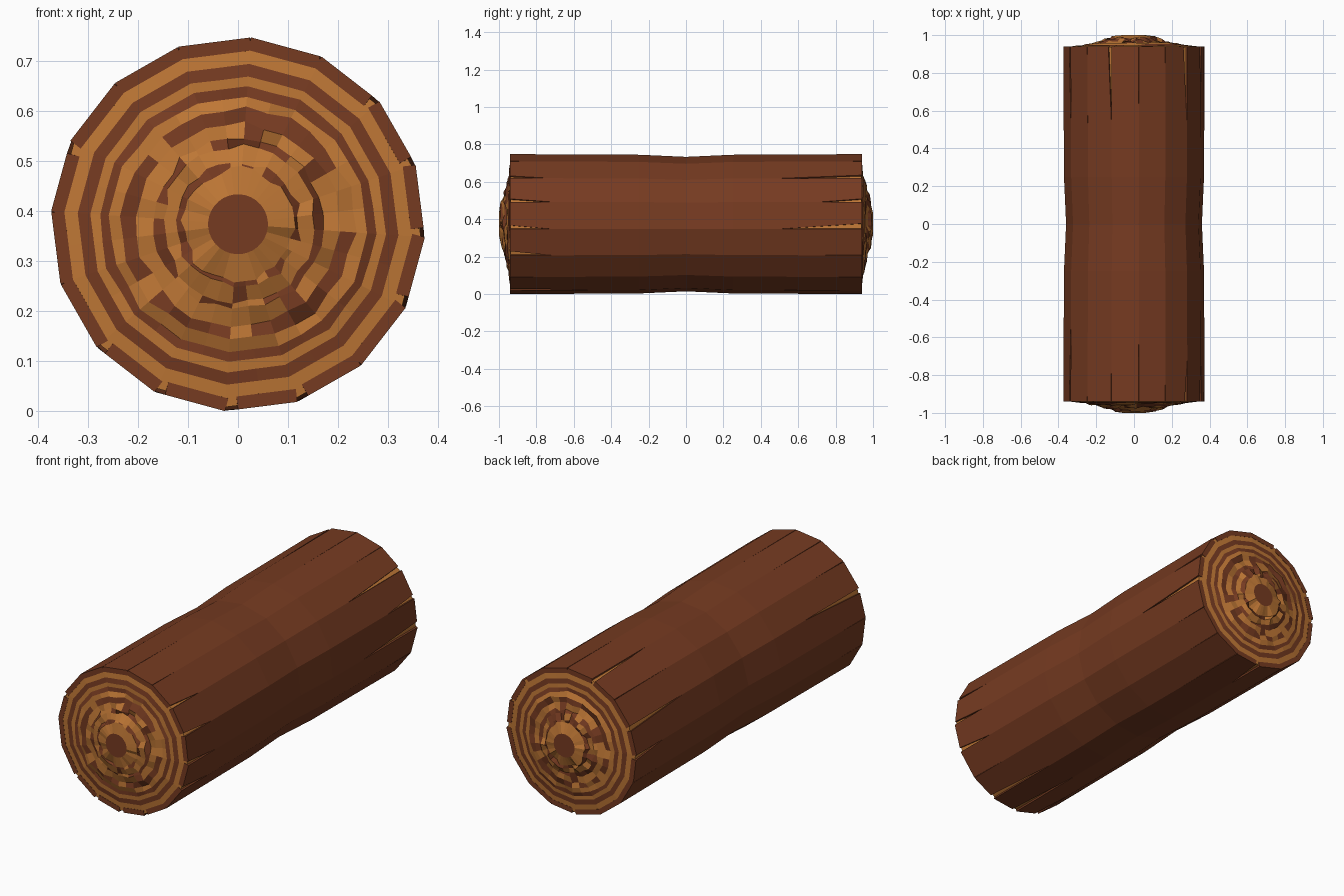
import bpy, bmesh, math, random

if "Cube" in bpy.data.objects:
    bpy.data.objects.remove(bpy.data.objects["Cube"])

N, R, CZ, END = 16, 0.375, 0.374, 0.94
random.seed(7)


def material(name, rgb):
    m = bpy.data.materials.new(name)
    m.diffuse_color = (*rgb, 1)
    m.use_nodes = True
    m.node_tree.nodes["Principled BSDF"].inputs["Base Color"].default_value = m.diffuse_color
    return m


DARK = material("bark_brown", (0.18, 0.043, 0.015))
LIGHT = material("wood_tan", (0.52, 0.185, 0.036))


def finish(bm, name, mats):
    me = bpy.data.meshes.new(name)
    bm.to_mesh(me)
    bm.free()
    for m in mats:
        me.materials.append(m)
    ob = bpy.data.objects.new(name, me)
    bpy.context.collection.objects.link(ob)
    return ob


def point(k, r, y):
    a = math.radians(-4) + k * 2 * math.pi / N
    return (r * math.cos(a), y, CZ + r * math.sin(a))


def waist(y):
    # the trunk narrows gently in the middle
    t = abs(y)
    return 0.961 + 0.03 * t / 0.25 if t < 0.25 else 0.991 + 0.009 * (t - 0.25) / 0.69


# Bark: one plank per side, with wedge cracks opening towards the log ends
stations = [-END, -0.72, -0.5, -0.25, 0, 0.25, 0.5, 0.72, END]
cracks = {}
for k in range(N):
    for s in (-1, 1):
        wide = random.random() < 0.55
        cracks[k, s] = (random.uniform(0.12, 0.22) if wide else 0.02,
                        random.choice([0.5, 0.72, 0.72]))
bm = bmesh.new()
for k in range(N):
    rows = []
    for y in stations:
        w, start = cracks[k, 1 if y > 0 else -1]
        f = w * max(0, (abs(y) - start) / (END - start))
        a, b = point(k, R * waist(y), y), point(k + 1, R * waist(y), y)
        a = tuple(p + (q - p) * f for p, q in zip(a, b))
        rows.append((bm.verts.new(a), bm.verts.new(b)))
    for (a, b), (c, d) in zip(rows, rows[1:]):
        bm.faces.new((a, c, d, b))
bark = finish(bm, "bark", [DARK])
mod = bark.modifiers.new("thickness", "SOLIDIFY")
mod.thickness = 0.026
mod.offset = -1

# Core: pale wood seen through the cracks
bm = bmesh.new()
loops = [[bm.verts.new(point(k, (R - 0.008) * waist(y), y * 0.997)) for k in range(N)]
         for y in stations]
for a, b in zip(loops, loops[1:]):
    for k in range(N):
        j = (k + 1) % N
        bm.faces.new((a[k], b[k], b[j], a[j]))
finish(bm, "wood_core", [LIGHT])

# Cut ends: growth rings rising to the pith, (radius, height), rougher inwards
rings = [(0.367, 0.937), (0.322, 0.942), (0.297, 0.945), (0.277, 0.947),
         (0.257, 0.950), (0.235, 0.955), (0.205, 0.960), (0.172, 0.967),
         (0.155, 0.974), (0.127, 0.982), (0.113, 0.987), (0.06, 1.0)]


def cut_end(name, s):
    bm = bmesh.new()
    loops = []
    for i, (r, y) in enumerate(rings):
        inner = i == len(rings) - 1
        rough = 0 if inner or i == 0 else min(1, max(0.05, (0.31 - r) / 0.12))
        loop, dy, dr = [], 0, 0
        for k in range(2 * N):
            if random.random() < 0.6:
                dy = random.uniform(-0.011, 0.010) * rough
                dr = random.uniform(-0.007, 0.007) * rough
            flat = math.cos(math.pi / N) if k % 2 and r > 0.1 else 1
            loop.append(bm.verts.new(point(k / 2, (r + dr) * flat, s * (y + dy))))
        loops.append(loop)
    for i, (a, b) in enumerate(zip(loops, loops[1:])):
        for k in range(2 * N):
            j = (k + 1) % (2 * N)
            f = bm.faces.new((a[k], a[j], b[j], b[k]) if s < 0 else (a[k], b[k], b[j], a[j]))
            f.material_index = i % 2
            if 4 < i < 10 and random.random() < 0.15:
                f.material_index = 1 - f.material_index
    pith = bm.faces.new(loops[-1] if s < 0 else loops[-1][::-1])
    pith.material_index = 1
    finish(bm, name, [LIGHT, DARK])


cut_end("front_cut_end", -1)
cut_end("back_cut_end", 1)
